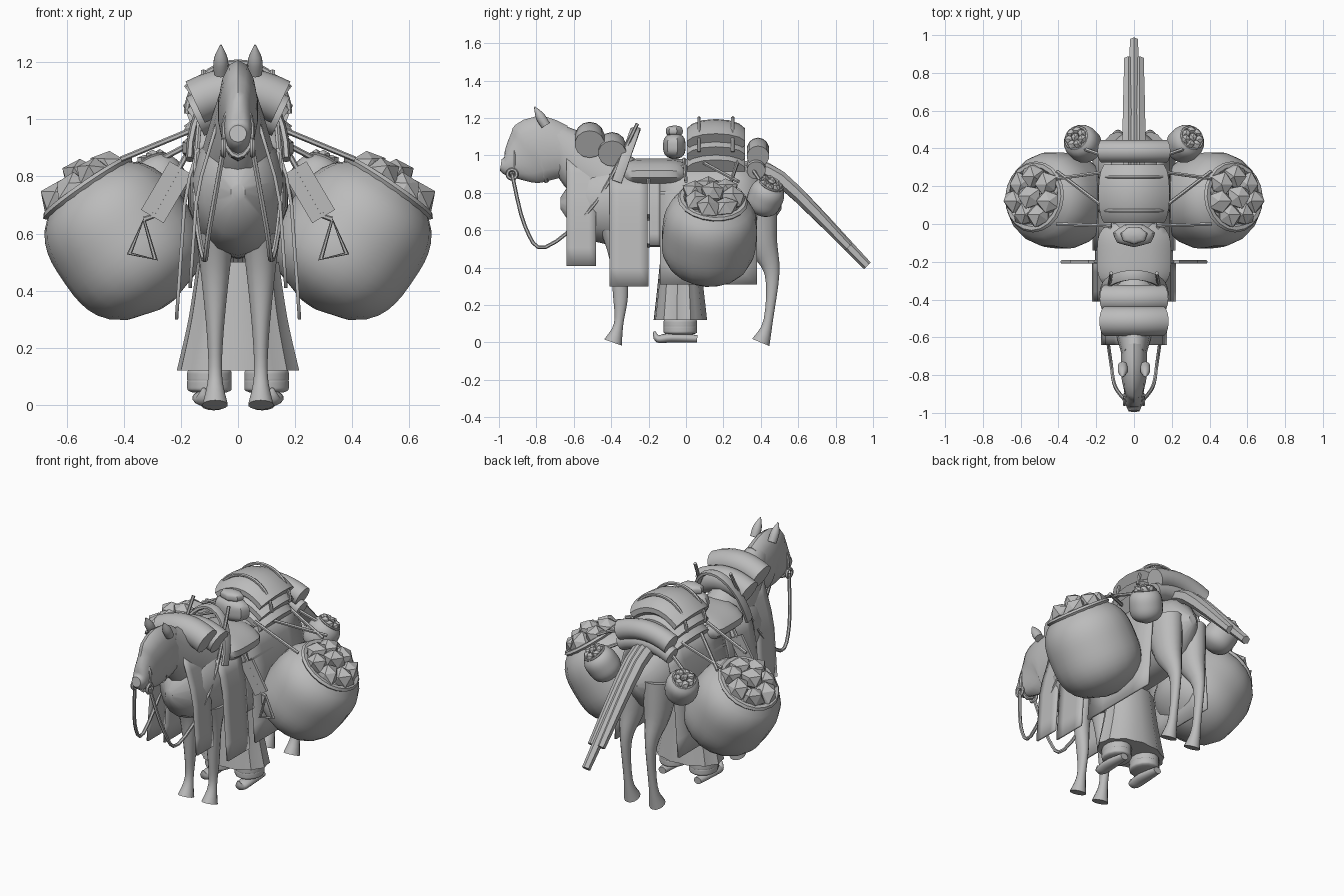
import bpy, bmesh, math, random
from mathutils import Vector

random.seed(4)
default_cube = bpy.data.objects.get("Cube")
if default_cube:
    bpy.data.objects.remove(default_cube)

grey = bpy.data.materials.new("plain grey")
grey.use_nodes = True
grey.diffuse_color = (.5, .5, .5, 1)
shader = grey.node_tree.nodes["Principled BSDF"]
shader.inputs["Base Color"].default_value = grey.diffuse_color
X, Y, Z = Vector((1, 0, 0)), Vector((0, 1, 0)), Vector((0, 0, 1))


def finish(name, bm, mirror, smooth=True):
    bmesh.ops.recalc_face_normals(bm, faces=bm.faces)
    mesh = bpy.data.meshes.new(name)
    bm.to_mesh(mesh)
    bm.free()
    mesh.materials.append(grey)
    if smooth:
        mesh.shade_smooth()
        mesh.set_sharp_from_angle(angle=math.radians(40))
    part = bpy.data.objects.new(name, mesh)
    bpy.context.collection.objects.link(part)
    if mirror:
        part.modifiers.new("mirror", 'MIRROR').use_mirror_merge = False
    return part


def flowing(rows, steps=4):
    """Smooth curve through a few rows of values."""
    rows = [Vector(row) for row in rows]
    padded = [rows[0], *rows, rows[-1]]
    result = []
    for before, start, end, after in zip(padded, padded[1:], padded[2:], padded[3:]):
        for step in range(steps):
            t = step / steps
            bend_in, bend_out = (end - before) / 2, (after - start) / 2
            result.append(start + bend_in * t + (3 * (end - start) - 2 * bend_in - bend_out) * t * t
                          + (2 * (start - end) + bend_in + bend_out) * t ** 3)
    return result + [rows[-1]]


def loft(name, rings, ref=X, mirror=False, closed=False, sides=14, pleat=0):
    """Skin elliptical rings, each given as centre, width along ref, other width."""
    bm = bmesh.new()
    centers = [ring[0] for ring in rings]
    last = len(rings) - 1
    loops = []
    for i, (center, wide, deep) in enumerate(rings):
        before = centers[i - 1] if i or closed else center
        after = centers[(i + 1) % len(rings)] if i < last or closed else center
        along = (after - before).normalized()
        across = (ref - along * ref.dot(along)).normalized()
        up = along.cross(across)
        loop = []
        for k in range(sides):
            angle = math.tau * (k + .5) / sides
            fold = 1 + pleat * (-1) ** k
            offset = across * wide * math.cos(angle) + up * deep * math.sin(angle)
            loop.append(bm.verts.new(center + offset * fold))
        loops.append(loop)
    pairs = list(zip(loops, loops[1:]))
    if closed:
        pairs.append((loops[-1], loops[0]))
    else:
        bm.faces.new(loops[0])
        bm.faces.new(loops[-1])
    for lower, upper in pairs:
        for k in range(sides):
            n = (k + 1) % sides
            bm.faces.new((lower[k], lower[n], upper[n], upper[k]))
    return finish(name, bm, mirror)


def limb(name, x, rows, **options):
    """Organic form in the side plane from rows of y, z, width and optional depth."""
    full_rows = [(*row[:3], row[-1]) for row in rows]
    rings = [(Vector((x, y, z)), wide, deep) for y, z, wide, deep in flowing(full_rows)]
    return loft(name, rings, mirror=x > 0, **options)


def barrel(name, center, axis, wide, deep, power=3, stop=1, ref=X, **options):
    """Rounded body along an axis; a higher power gives blunter ends."""
    center, rings = Vector(center), []
    for step in range(15):
        u = -1 + (1 + stop) * step / 14
        size = math.sqrt(max(1 - abs(u) ** power, .02))
        rings.append((center + axis * u, wide * size, deep * size))
    return loft(name, rings, ref, center.x > 0, **options)


def rope(name, points, thick=.01, flat=.01, ref=X, mirror=True, closed=False, sides=6):
    rings = [(Vector(point), thick, flat) for point in points]
    return loft(name, rings, ref, mirror, closed, sides)


def circle(center, across, up, turn=math.tau, count=16):
    angles = [turn * k / count for k in range(count + (turn < math.tau))]
    return [Vector(center) + across * math.cos(a) + up * math.sin(a) for a in angles]


def draped_roll(name, y, z, radius, depth=None, half=.15, drop=.04):
    """Rolled bundle bent over the back."""
    centers = [Vector((half * k / 4, y, z - drop * (k / 4) ** 2)) for k in range(-4, 5)]
    loft(name, [(center, depth or radius, radius) for center in centers], Y)


def cloth(name, front, back, top, bottom, inset=0):
    """Side cloth that follows the flank and flares toward its hem."""
    bm = bmesh.new()
    rows, columns = 6, 4
    grid = []
    for i in range(rows + 1):
        z = top + (bottom - top) * i / rows
        x = .19 - inset - (z - .75) * (.3 if z > .75 else .07)
        grid.append([bm.verts.new((x, front + (back - front) * j / columns, z))
                     for j in range(columns + 1)])
    for upper, lower in zip(grid, grid[1:]):
        for j in range(columns):
            bm.faces.new((upper[j], upper[j + 1], lower[j + 1], lower[j]))
    part = finish(name, bm, True)
    part.modifiers.new("thickness", 'SOLIDIFY').thickness = .012


# Horse
barrel("torso", (0, -.08, .745), Y * .59, .18, .235, power=4)
limb("neck", 0, [(-.7, 1.1, .06, .08), (-.55, .96, .1, .16), (-.35, .82, .14, .18)])
limb("head", 0, [(-.99, .95, .03), (-.95, .95, .045, .07), (-.86, .99, .055, .155),
                 (-.78, 1.03, .07, .18), (-.65, 1.02, .07, .14)])
limb("ear", .06, [(-.75, 1.16, .025), (-.78, 1.21, .025), (-.81, 1.26, .003)])
limb("front_leg", .08, [(-.36, .6, .07, .1), (-.36, .45, .05), (-.35, .25, .03, .04),
                        (-.36, .1, .025), (-.39, 0, .045, .05)])
limb("hind_leg", .085, [(.36, .75, .09, .13), (.4, .55, .07, .09), (.46, .37, .03, .04),
                        (.44, .12, .025), (.4, 0, .045, .05)])
for name, x, tip in (("outer_tail", .03, .87), ("middle_tail", 0, .97)):
    limb(name, x, [(.3, .94, .03), (.5, .88, .035, .04), (tip, 1.38 - tip, .025)], sides=6)

# Hanging cloths
cloth("chest_cloth", -.64, -.48, 1, .41, inset=.04)
cloth("front_cloth", -.41, -.2, .9, .3)
cloth("middle_cloth", -.2, -.14, .9, .52)
cloth("rear_cloth", -.14, .38, .95, .31)

# Robe, trouser cuffs and curled shoes below the horse
limb("robe", 0, [(-.03, .5, .14, .1), (-.03, .3, .17, .12), (-.03, .12, .21, .14)],
     sides=24, pleat=.03)
for z in (.1, .07):
    barrel("trouser_cuff", (.1, -.03, z), Z * .03, .08, .09, power=6)
limb("shoe", .12, [(.06, .02, .025, .02), (-.08, .025, .04, .025),
                   (-.15, .02, .03, .02), (-.17, .06, .005)])

# Rolls and packs on the back
draped_roll("front_neck_roll", -.515, 1.1, .08)
draped_roll("rear_neck_roll", -.395, 1.05, .075)
draped_roll("rear_roll", .385, 1.035, .06, half=.17)
draped_roll("lower_rear_roll", .375, .96, .05, half=.17)
for name, z in (("top_pack", 1.13), ("middle_pack", 1.06), ("bottom_pack", .99)):
    draped_roll(name, .16, z, .065, depth=.16, drop=.065)
barrel("tied_pouch", (0, -.06, 1.05), Z * .07, .11, .06, pleat=.04)
barrel("pouch_knot", (0, -.06, 1.13), Z * .03, .07, .045, pleat=.06)
for y in (.07, .25):
    rope("pack_strap", circle((0, y, 1.02), X * .18, Z * .18, math.pi), ref=Y, mirror=False)

# Saddle, bridle, reins and stirrups
barrel("saddle", (0, -.17, .9), Y * .2, .2, .085, power=4)
rope("pommel", circle((0, -.37, .86), X * .17, Y * .1 + Z * .28, math.pi),
     thick=.03, flat=.014, ref=Y, mirror=False)
rope("reins", flowing([(.05, -.93, .9), (.1, -.86, .62), (.12, -.75, .51),
                       (.15, -.48, .75), (.12, -.26, 1.17)]))
rope("bit_ring", circle((.05, -.93, .9), Y * .025, Z * .025), closed=True)
rope("noseband", circle((0, -.92, .96), X * .05, Z * .09), ref=Y, mirror=False, closed=True)
knee, foot = Vector((.3, -.2, .66)), Vector((.33, -.2, .65))
rope("stirrup_flap", [(.2, -.2, .83), knee], thick=.012, flat=.065, ref=Y, sides=4)
rope("stirrup_strap", [(.15, -.2, .93), knee, foot], ref=Y)
rope("stirrup", [foot, (.38, -.2, .53), (.29, -.2, .51)], ref=Y, closed=True)


# Sacks filled with rough lumps
def sack(name, center, axis, radius, lumps=7):
    center, axis = Vector(center), Vector(axis).normalized()
    barrel(name, center, axis * radius * 1.06, radius, radius, stop=.82, ref=Y, sides=18)
    across = (Y - axis * axis.y).normalized()
    up = axis.cross(across)
    mouth = center + axis * radius * .88
    rim = radius * .66
    rope(name + "_rim", circle(mouth, across * rim, up * rim, count=20),
         thick=radius * .06, flat=radius * .08, ref=axis, closed=True)
    bm = bmesh.new()
    around = circle(mouth, across * rim * .63, up * rim * .63, count=lumps)
    for spot in [mouth + axis * rim * .2, *around]:
        lump = bmesh.ops.create_icosphere(bm, subdivisions=1, radius=rim * .42)
        for vert in lump["verts"]:
            vert.co = vert.co * random.uniform(.82, 1.12) + spot + axis * rim * .08
    finish(name + "_lumps", bm, True, smooth=False)


sack("big_sack", (.4, .125, .575), (.55, .08, .8), .255)
sack("small_sack", (.27, .425, .775), (.4, .35, .8), .095)
for top, end in ((-.01, 0), (.06, .28), (.28, .24)):
    rope("sack_strap", [(.12, top, .98), (.41, end, .86)], ref=Y)
rope("small_sack_strap", [(.1, .34, .95), (.27, .4, .86)], ref=Y)
